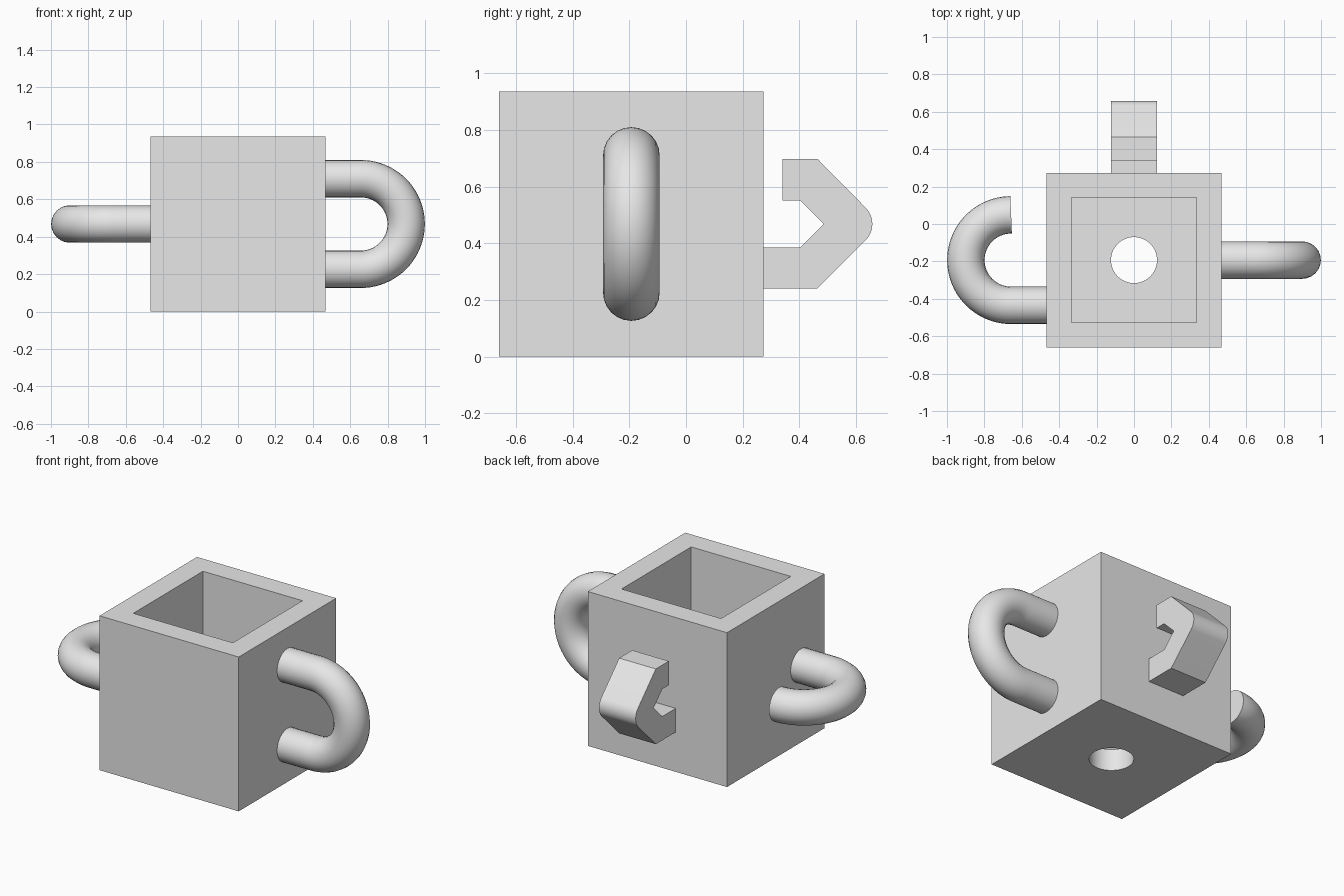
import bpy, bmesh
from math import sin, cos, pi

if "Cube" in bpy.data.objects:
    bpy.data.objects.remove(bpy.data.objects["Cube"])

CY, CZ = -0.193, 0.468      # centre of the container
HALF, INNER = 0.467, 0.334  # outer and inner half widths
TUBE, BEND, BEND_X = 0.1, 0.242, 0.657

grey = bpy.data.materials.new("light grey")
grey.diffuse_color = (0.8, 0.8, 0.8, 1)
grey.use_nodes = True
grey.node_tree.nodes["Principled BSDF"].inputs["Base Color"].default_value = grey.diffuse_color


def activate(ob):
    bpy.ops.object.select_all(action='DESELECT')
    ob.select_set(True)
    bpy.context.view_layer.objects.active = ob


def finish(ob, name):
    ob.name = name
    ob.data.materials.clear()
    ob.data.materials.append(grey)
    activate(ob)
    bpy.ops.object.shade_smooth_by_angle(angle=pi / 6)


def box(half, z0, z1):
    bpy.ops.mesh.primitive_cube_add(size=1, location=(0, CY, (z0 + z1) / 2))
    ob = bpy.context.object
    ob.scale = (2 * half, 2 * half, z1 - z0)
    bpy.ops.object.transform_apply(location=False, rotation=False, scale=True)
    return ob


def cut(ob, cutter):
    mod = ob.modifiers.new("cut", 'BOOLEAN')
    mod.operation, mod.solver, mod.object = 'DIFFERENCE', 'EXACT', cutter
    activate(ob)
    bpy.ops.object.modifier_apply(modifier=mod.name)
    bpy.data.objects.remove(cutter)


def tube(name, points):
    curve = bpy.data.curves.new(name, 'CURVE')
    curve.dimensions = '3D'
    curve.bevel_depth, curve.bevel_resolution = TUBE, 10
    curve.use_fill_caps = True
    spline = curve.splines.new('POLY')
    spline.points.add(len(points) - 1)
    for p, co in zip(spline.points, points):
        p.co = (*co, 1)
    ob = bpy.data.objects.new(name, curve)
    bpy.context.collection.objects.link(ob)
    activate(ob)
    bpy.ops.object.convert(target='MESH')
    finish(bpy.context.object, name)


# Open container with a drain hole in its floor
container = box(HALF, 0, 2 * CZ)
cut(container, box(INNER, HALF - INNER, 1.2))
bpy.ops.mesh.primitive_cylinder_add(vertices=64, radius=0.123, depth=0.6,
                                    location=(0, CY, 0))
cut(container, bpy.context.object)
finish(container, "container")

# Half circle shared by the handle and the side hook: (outward, across)
STEPS = 40
arc = [(BEND_X + BEND * sin(pi * i / STEPS), -BEND * cos(pi * i / STEPS))
       for i in range(STEPS + 1)]
start, end = (0.42, -BEND), (0.42, BEND)

# Upright closed handle on the right
tube("right_handle", [(u, CY, CZ + v) for u, v in [start] + arc + [end]])

# Flat open hook on the left
tube("left_hook", [(-u, CY + v, CZ) for u, v in [start] + arc])

# Angular back hook: profile in (y, z offset), extruded along x
R, TIP_Y = 0.082, 0.576
tip = [(TIP_Y + R * cos(a), R * sin(a))
       for a in (pi / 4 * (i / 8 - 1) for i in range(17))]
profile = ([(0.25, -0.227), (0.465, -0.227)] + tip +
           [(0.465, 0.229), (0.34, 0.229), (0.34, 0.083), (0.403, 0.083),
            (0.486, 0), (0.403, -0.083), (0.25, -0.083)])
bm = bmesh.new()
face = bm.faces.new([bm.verts.new((-0.123, y, CZ + z)) for y, z in profile])
ext = bmesh.ops.extrude_face_region(bm, geom=[face])
bmesh.ops.translate(bm, vec=(0.246, 0, 0),
                    verts=[v for v in ext["geom"]
                           if isinstance(v, bmesh.types.BMVert)])
bmesh.ops.recalc_face_normals(bm, faces=bm.faces)
mesh = bpy.data.meshes.new("back_hook")
bm.to_mesh(mesh)
bm.free()
hook = bpy.data.objects.new("back_hook", mesh)
bpy.context.collection.objects.link(hook)
finish(hook, "back_hook")
